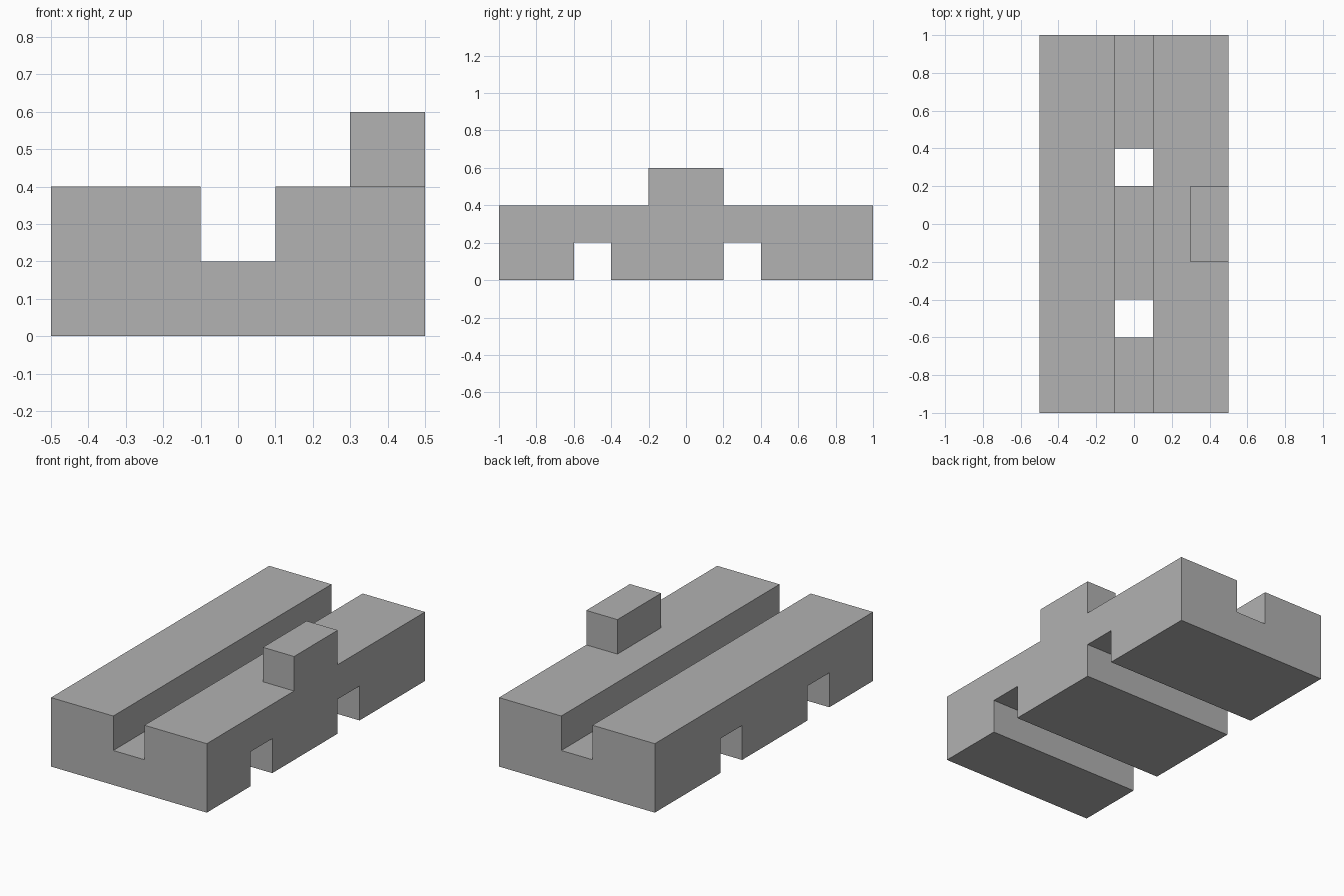
import bpy
import bmesh
from math import radians
from itertools import product

default = bpy.data.objects.get("Cube")
if default:
    bpy.data.objects.remove(default, do_unlink=True)

# Grey material
grey = bpy.data.materials.new("plain_grey")
grey.use_nodes = True
colour = (0.445, 0.445, 0.445, 1.0)
grey.diffuse_color = colour
grey.node_tree.nodes["Principled BSDF"].inputs["Base Color"].default_value = colour

# Grid lines that bound every feature
XS = (-0.5, -0.1, 0.1, 0.3, 0.5)
YS = (-1.0, -0.6, -0.4, -0.2, 0.2, 0.4, 1.0)
ZS = (0.0, 0.2, 0.4, 0.6)


def is_solid(x, y, z):
    """Whether a point lies in the grooved slab or its raised block."""
    if not (abs(x) < 0.5 and abs(y) < 1.0 and 0.0 < z < 0.6):
        return False
    if z > 0.4:                                   # raised block on the left edge
        return x > 0.3 and abs(y) < 0.2
    if z > 0.2:                                   # lengthwise channel
        return abs(x) > 0.1
    return not (-0.6 < y < -0.4 or 0.2 < y < 0.4)  # two cross slots below


def cells(lines):
    return list(zip(lines, lines[1:]))


# Skin the solid cells, keeping only the exposed sides
bm = bmesh.new()
for cell in product(cells(XS), cells(YS), cells(ZS)):
    centre = [(a + b) / 2 for a, b in cell]
    if not is_solid(*centre):
        continue
    for axis, side in product(range(3), range(2)):
        probe = list(centre)
        probe[axis] = cell[axis][side] + (0.01 if side else -0.01)
        if is_solid(*probe):
            continue
        u, v = (axis + 1) % 3, (axis + 2) % 3
        corners = []
        for i, j in ((0, 0), (1, 0), (1, 1), (0, 1)):
            point = [0.0, 0.0, 0.0]
            point[axis], point[u], point[v] = cell[axis][side], cell[u][i], cell[v][j]
            corners.append(bm.verts.new(point))
        bm.faces.new(corners if side else corners[::-1])

# Weld and merge coplanar faces into clean flat sides
bmesh.ops.remove_doubles(bm, verts=bm.verts, dist=0.0001)
bmesh.ops.dissolve_limit(bm, angle_limit=radians(1), verts=bm.verts, edges=bm.edges)

mesh = bpy.data.meshes.new("slotted_base")
bm.to_mesh(mesh)
bm.free()
mesh.materials.append(grey)
base = bpy.data.objects.new("slotted_base", mesh)
bpy.context.collection.objects.link(base)
